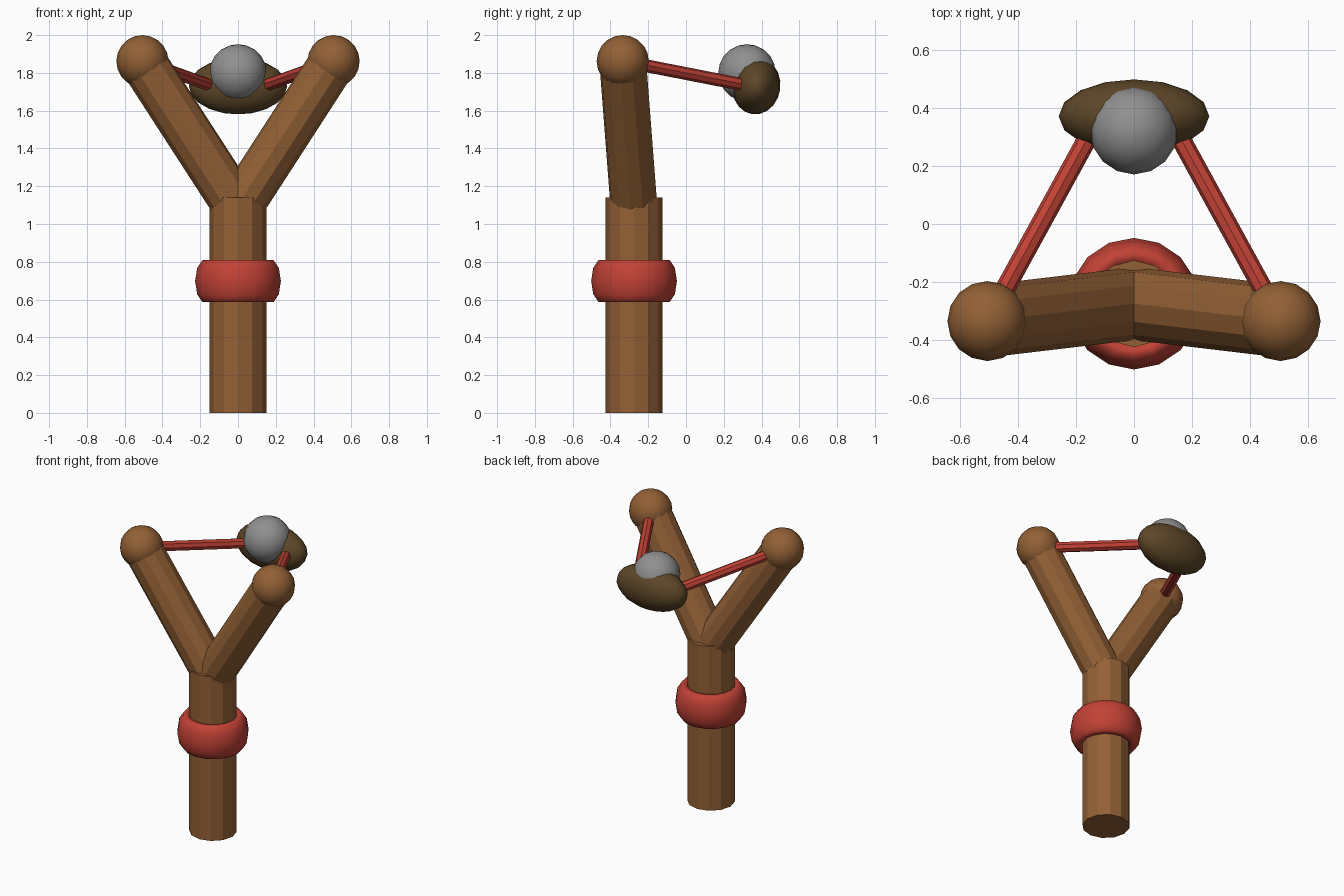
import bpy
import math
from mathutils import Vector

if "Cube" in bpy.data.objects:
    bpy.data.objects.remove(bpy.data.objects["Cube"])


def material(name, color):
    m = bpy.data.materials.new(name)
    m.diffuse_color = (*color, 1)
    m.use_nodes = True
    m.node_tree.nodes["Principled BSDF"].inputs["Base Color"].default_value = m.diffuse_color
    return m


wood = material("wood_brown", (0.29, 0.118, 0.036))
red = material("red_rubber", (0.54, 0.054, 0.036))
leather = material("dark_leather", (0.11, 0.062, 0.021))
stone_grey = material("stone_grey", (0.28, 0.28, 0.28))


def finish(name, mat, smooth=False):
    ob = bpy.context.object
    ob.name = name
    ob.data.materials.append(mat)
    if smooth:
        bpy.ops.object.shade_smooth()
    return ob


def rod(name, a, b, radius, sides, mat):
    """Faceted cylinder running from point a to point b."""
    a, b = Vector(a), Vector(b)
    d = b - a
    bpy.ops.mesh.primitive_cylinder_add(vertices=sides, radius=radius,
                                        depth=d.length, location=(a + b) / 2)
    bpy.context.object.rotation_euler = d.to_track_quat('Z', 'Y').to_euler()
    return finish(name, mat)


def ball(name, center, size, mat, tilt=0):
    """Smooth sphere or ellipsoid."""
    bpy.ops.mesh.primitive_uv_sphere_add(segments=16, ring_count=10, radius=1,
                                         location=center, rotation=(tilt, 0, 0))
    bpy.context.object.scale = size
    return finish(name, mat, True)


# Handle
HY = -0.275
rod("handle", (0, HY, 0), (0, HY, 1.14), 0.15, 12, wood)

# Grip ring around the handle
bpy.ops.mesh.primitive_torus_add(location=(0, HY, 0.698), major_segments=16,
                                 minor_segments=10, major_radius=0.17,
                                 minor_radius=0.057)
bpy.context.object.scale = (1, 1, 2.07)
finish("grip_ring", red, True)

# Fork arms, rounded tips and rubber bands on both sides
for s, side in ((-1, "left"), (1, "right")):
    tip = (s * 0.506, -0.335, 1.862)
    rod("fork_arm_" + side, (0, HY, 1.08), tip, 0.125, 12, wood)
    ball("fork_tip_" + side, tip, (0.138,) * 3, wood)
    rod("band_" + side, tip, (s * 0.15, 0.315, 1.735), 0.034, 8, red)

# Pouch holding the stone
ball("pouch", (0, 0.372, 1.73), (0.26, 0.128, 0.15), leather, math.radians(-8))
ball("stone", (0, 0.323, 1.80), (0.152,) * 3, stone_grey)
